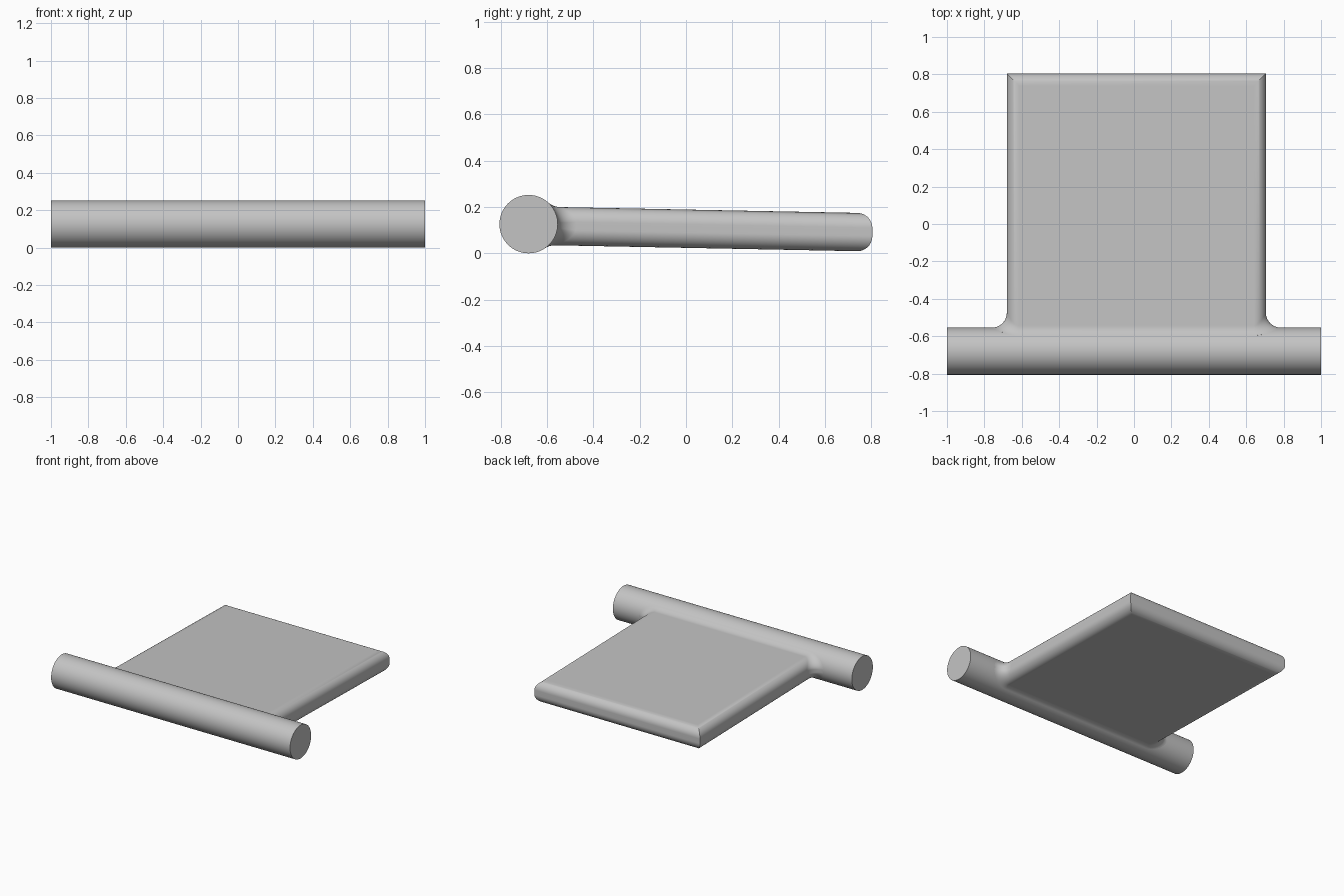
import bpy, bmesh, math
from mathutils import Vector

cube = bpy.data.objects.get("Cube")
if cube:
    bpy.data.objects.remove(cube, do_unlink=True)

grey = bpy.data.materials.new("light grey")
grey.use_nodes = True
colour = (0.55, 0.55, 0.55, 1)
grey.diffuse_color = colour
grey.node_tree.nodes["Principled BSDF"].inputs["Base Color"].default_value = colour

BAR_R = 0.126            # bar radius
AXIS_Y, AXIS_Z = -0.68, 0.126
MID_X, HALF_W = 0.0125, 0.6925
MID_Z, HALF_T = 0.117, 0.0825
ROUND = 0.065            # plate edge rounding
FILLET = 0.08            # blend between plate and bar
BACK_Y, SLOPE = 0.805, 0.0195
STEPS = 12


def finish(obj):
    obj.data.materials.append(grey)
    bpy.ops.object.select_all(action='DESELECT')
    obj.select_set(True)
    bpy.context.view_layer.objects.active = obj
    bpy.ops.object.shade_smooth_by_angle(angle=math.radians(30))
    weighted = obj.modifiers.new("Weighted normals", 'WEIGHTED_NORMAL')
    weighted.keep_sharp = True


# Round bar
bpy.ops.mesh.primitive_cylinder_add(
    vertices=96, radius=BAR_R, depth=2,
    location=(0, AXIS_Y, AXIS_Z), rotation=(0, math.pi / 2, 0))
bar = bpy.context.object
bar.name = "round_bar"
finish(bar)


# One side of the plate section: (inset, height, normal angle)
def half_section():
    points = []
    for sign in (-1, 1):
        for i in range(STEPS + 1):
            t = i / STEPS
            a = (t - 1 if sign < 0 else t) * math.pi / 2
            points.append((ROUND * (1 - math.cos(a)),
                           sign * (HALF_T - ROUND) + ROUND * math.sin(a), a))
    return points


# Line along the plate: inside the bar, rolling-ball fillet, back edge
def plate_line(side, inset, height, angle):
    normal = Vector((side * math.cos(angle), 0, math.sin(angle)))
    base = Vector((MID_X + side * (HALF_W - inset), 0, MID_Z + height))
    ball = base + normal * FILLET
    drop = ball.z - AXIS_Z
    ball.y = AXIS_Y + math.sqrt((BAR_R + FILLET) ** 2 - drop ** 2)
    to_bar = Vector((0, AXIS_Y - ball.y, -drop)).normalized()
    arc = [ball + FILLET * to_bar.slerp(-normal, i / STEPS) for i in range(STEPS + 1)]
    inside = arc[0] + to_bar * 0.04
    end_y = BACK_Y - inset
    back = Vector((base.x, end_y, base.z - SLOPE * (end_y - ball.y)))
    return [inside] + arc + [back]


# Flat plate with rounded, mitred edges
section = half_section()
bm = bmesh.new()
lines = [plate_line(1, *p) for p in section]
lines += [plate_line(-1, *p) for p in reversed(section)]
grid = [[bm.verts.new(v) for v in line] for line in lines]
count = len(grid)
for i in range(count):
    a, b = grid[i], grid[(i + 1) % count]
    for j in range(len(a) - 1):
        bm.faces.new((a[j], b[j], b[j + 1], a[j + 1]))
for i in range(len(section) - 1):
    j = count - 1 - i
    bm.faces.new((grid[i][-1], grid[i + 1][-1], grid[j - 1][-1], grid[j][-1]))
bm.faces.new([line[0] for line in grid])
bmesh.ops.recalc_face_normals(bm, faces=bm.faces)
mesh = bpy.data.meshes.new("flat_plate")
bm.to_mesh(mesh)
bm.free()
plate = bpy.data.objects.new("flat_plate", mesh)
bpy.context.collection.objects.link(plate)
finish(plate)
